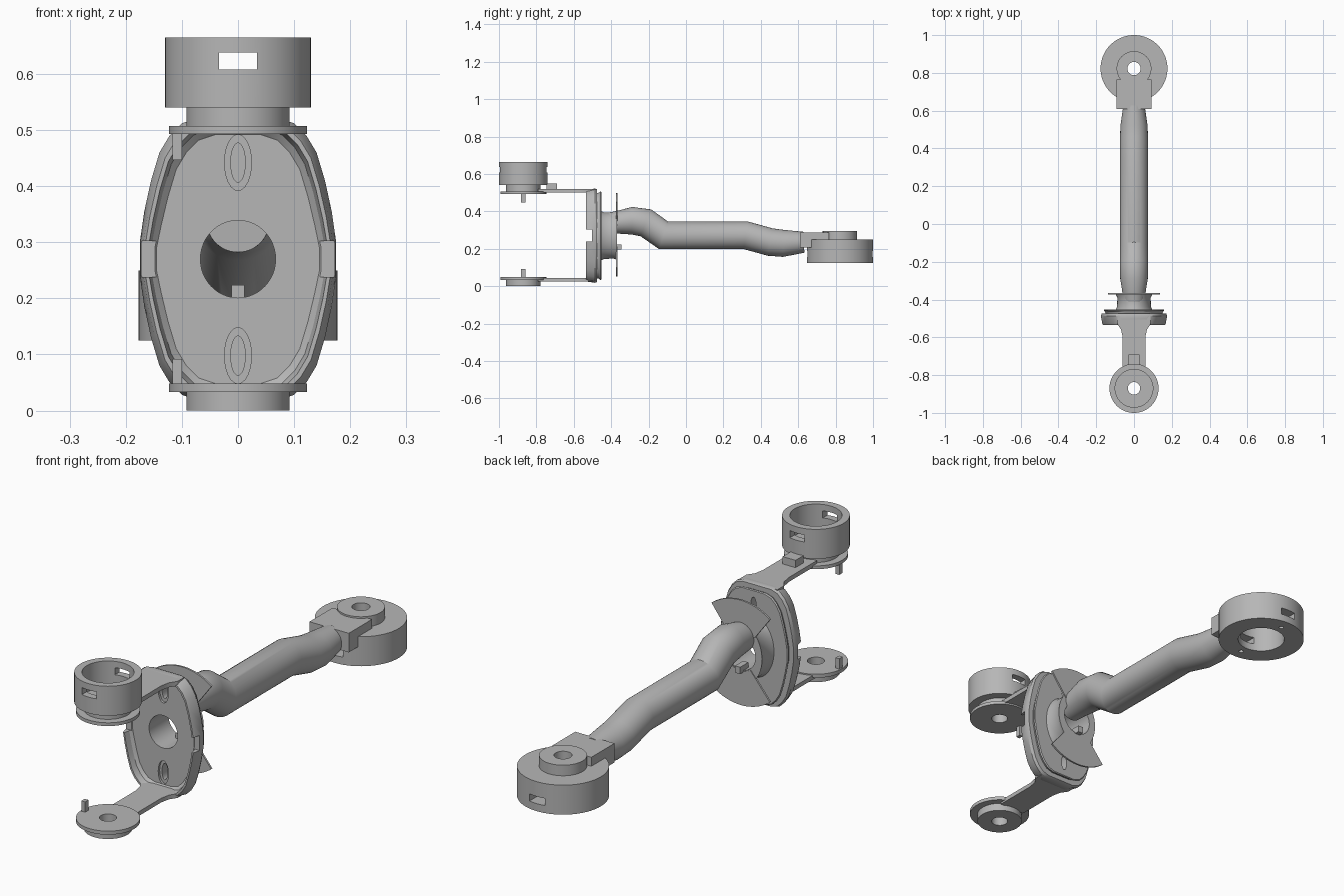
import bpy, bmesh, math
from mathutils import Vector

if "Cube" in bpy.data.objects:
    bpy.data.objects.remove(bpy.data.objects["Cube"])

grey = bpy.data.materials.new("plain_grey")
grey.diffuse_color = (0.47, 0.47, 0.47, 1)
grey.use_nodes = True
grey.node_tree.nodes["Principled BSDF"].inputs["Base Color"].default_value = grey.diffuse_color
MID = 0.27          # height of the yoke centre
FRONT_Y, REAR_Y = -0.87, 0.823


def finish(name, bm):
    bmesh.ops.recalc_face_normals(bm, faces=bm.faces)
    me = bpy.data.meshes.new(name)
    bm.to_mesh(me)
    bm.free()
    me.materials.append(grey)
    ob = bpy.data.objects.new(name, me)
    bpy.context.collection.objects.link(ob)
    return ob


def loft(name, rings, closed=False):
    """Skin a row of equal point rings; cap the ends unless closed."""
    bm = bmesh.new()
    rows = [[bm.verts.new(p) for p in r] for r in rings]
    n = len(rows[0])
    pairs = list(zip(rows, rows[1:])) + ([(rows[-1], rows[0])] if closed else [])
    for a, b in pairs:
        for i in range(n):
            j = (i + 1) % n
            bm.faces.new((a[i], a[j], b[j], b[i]))
    if not closed:
        bm.faces.new(rows[0])
        bm.faces.new(rows[-1])
    return finish(name, bm)


def lathe(name, profile, y, n=64):
    angles = [2 * math.pi * i / n for i in range(n)]
    return loft(name, [[(r * math.cos(a), y + r * math.sin(a), z) for a in angles]
                       for r, z in profile], closed=True)


def box(name, x0, x1, y0, y1, z0, z1):
    return loft(name, [[(x0, y0, z), (x1, y0, z), (x1, y1, z), (x0, y1, z)]
                       for z in (z0, z1)])


def oval(rx, rz, y, z=MID, n=48):
    return [(rx * math.cos(2 * math.pi * i / n), y, z + rz * math.sin(2 * math.pi * i / n))
            for i in range(n)]


def rod(x, y, r, z0, z1, n=16):
    return loft("cutter", [[(x + r * math.cos(2 * math.pi * i / n),
                             y + r * math.sin(2 * math.pi * i / n), z) for i in range(n)]
                           for z in (z0, z1)])


def cut(ob, cutters):
    for c in cutters:
        m = ob.modifiers.new("cut", 'BOOLEAN')
        m.operation, m.solver, m.object = 'DIFFERENCE', 'EXACT', c
    bpy.context.view_layer.update()
    dg = bpy.context.evaluated_depsgraph_get()
    me = bpy.data.meshes.new_from_object(ob.evaluated_get(dg))
    ob.modifiers.clear()
    ob.data = me
    for c in cutters:
        bpy.data.objects.remove(c)


# Front upper cup with flange, neck and two wall slots
cup = lathe("upper_cup", [(.033, .493), (.123, .493), (.123, .507), (.092, .507), (.092, .54),
                          (.13, .54), (.13, .665), (.1, .665), (.1, .552), (.033, .552)], FRONT_Y)
cut(cup, [box("cutter", -.034, .034, -1.1, -.65, .608, .638)])

# Front lower disc
lathe("lower_disc", [(.033, 0), (.092, 0), (.092, .033), (.123, .033), (.123, .048),
                     (.033, .048)], FRONT_Y)

# Locating pins on both discs
box("lower_pin", -.117, -.1, FRONT_Y - .011, FRONT_Y + .011, .04, .092)
box("upper_pin", -.117, -.1, FRONT_Y - .011, FRONT_Y + .011, .447, .5)

# Fork arms, flared where they meet the yoke
half = [(.06, -.79), (.06, -.6), (.068, -.56), (.088, -.53), (.088, -.485)]
plan = half + [(-x, y) for x, y in reversed(half)]
for name, z0, z1 in (("lower_arm", .025, .043), ("upper_arm", .5, .519)):
    loft(name, [[(x, y, z) for x, y in plan] for z in (z0, z1)])
box("arm_stop", -.03, .03, -.745, -.69, .51, .55)

# Yoke outline, built from one quarter
quarter = [(.175, .03), (.167, .085), (.155, .14), (.14, .19), (.122, .22), (.1, .242), (.07, .252)]
right = [(x, -z) for x, z in reversed(quarter)] + quarter
outline = right + [(-x, z) for x, z in reversed(right)]


def yoke_ring(y, inset, scale=1.0):
    return [((abs(x) * scale - inset) * (1 if x > 0 else -1), y,
             MID + (abs(z) * scale - inset * min(1, abs(z) / .1)) * (1 if z > 0 else -1))
            for x, z in outline]


def centre_bore():
    return loft("cutter", [oval(.067, .069, y) for y in (-.7, -.3)])


def slots(rx, rz, y0, y1):
    return [loft("cutter", [oval(rx, rz, y, MID + s * .172, 24) for y in (y0, y1)])
            for s in (1, -1)]


# Yoke tray: rim with a sunken floor, side notches, bore and oval pockets
tray = loft("yoke_tray", [yoke_ring(-.475, .004), yoke_ring(-.487, 0), yoke_ring(-.525, .006),
                          yoke_ring(-.535, .01), yoke_ring(-.535, .016),
                          yoke_ring(-.51, .021), yoke_ring(-.5, .03)])
notches = [box("cutter", min(s * .12, s * .2), max(s * .12, s * .2), -.6, -.503, .238, .302)
           for s in (1, -1)]
cut(tray, [centre_bore()] + notches + slots(.024, .05, -.56, -.49) + slots(.013, .035, -.56, -.44))

# Stepped back plate
back = loft("yoke_back_plate", [yoke_ring(-.478, .025), yoke_ring(-.465, .022),
                                yoke_ring(-.457, .015), yoke_ring(-.452, .018)])
cut(back, [centre_bore()] + slots(.013, .035, -.56, -.42))

# Oval collar behind the yoke
collar = loft("collar", [oval(.1, .135, -.46), oval(.09, .125, -.44), oval(.088, .122, -.39),
                         oval(.098, .128, -.369)])
cut(collar, [centre_bore()])

# Thin upper and lower fan plates
for name, s in (("upper_fan_plate", 1), ("lower_fan_plate", -1)):
    arc = [math.radians(-38 + 76 * i / 24) for i in range(25)]
    pts = [(.222 * math.sin(a), MID + .005 + s * .222 * math.cos(a)) for a in arc]
    pts += [(.072 * math.sin(a), MID + s * .072 * math.cos(a)) for a in reversed(arc)]
    loft(name, [[(x, y, z) for x, z in pts] for y in (-.374, -.366)])
box("key_tab", -.012, .012, -.4, -.345, .195, .224)

# Bent tube with tapered ends: (y, z, radius)
path = [(-.41, .338, .056), (-.37, .341, .06), (-.29, .35, .073), (-.215, .339, .075),
        (-.12, .272, .074), (.32, .272, .074), (.45, .236, .074), (.52, .229, .072),
        (.63, .235, .056)]
pos = [Vector((0, y, z)) for y, z, r in path]
rings = []
for i, (c, (_, _, r)) in enumerate(zip(pos, path)):
    d0 = (c - pos[max(i - 1, 0)]).normalized()
    d1 = (pos[min(i + 1, len(pos) - 1)] - c).normalized()
    t = (d0 + d1).normalized()
    up = Vector((0, -t.z, t.y)) / max(t.dot(d0), t.dot(d1))
    rings.append([c + Vector((r * math.cos(a), 0, 0)) + up * r * math.sin(a)
                  for a in (2 * math.pi * k / 48 for k in range(48))])
loft("bent_tube", rings)

# Rear joint, open below, with a boss on top, wall slots and two screw holes
rear = lathe("rear_joint", [(.035, .295), (.035, .235), (.096, .235), (.096, .125), (.177, .125),
                            (.177, .25), (.092, .25), (.092, .295)], REAR_Y, 80)
cut(rear, [box("cutter", -.036, .036, .5, 1.1, .157, .187)]
    + [rod(0, REAR_Y + s * .13, .01, .1, .15) for s in (1, -1)])

# Rear socket block holding the tube
box("rear_socket", -.092, .092, .61, .705, .207, .288)
box("rear_socket_bridge", -.092, .092, .7, .765, .245, .288)

# Smooth round walls, keep hard edges
for ob in bpy.context.scene.objects:
    ob.select_set(True)
    bpy.context.view_layer.objects.active = ob
bpy.ops.object.shade_smooth_by_angle(angle=math.radians(30))
